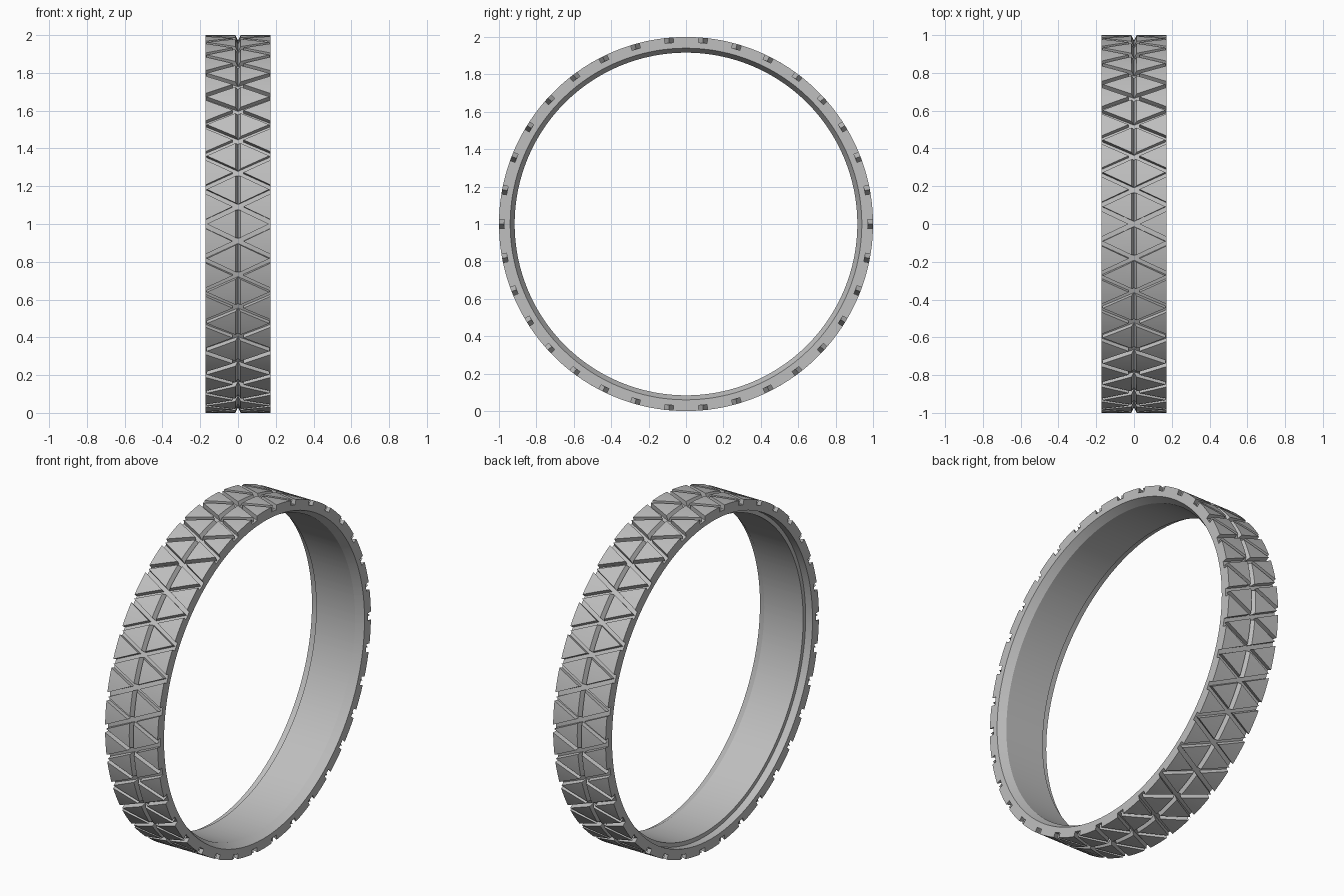
import bpy, bmesh
from math import pi, sin, cos
from mathutils import Vector

if "Cube" in bpy.data.objects:
    bpy.data.objects.remove(bpy.data.objects["Cube"])

W = 0.1725                 # half width
COUNT = 34                 # tread repeats
PITCH = 2 * pi / COUNT
FLOOR, LIP, BORE = 0.972, 0.94, 0.916
STEP = 0.045               # depth of the rebate and of the chamfer
GAP = 0.014                # half width of the V-shaped centre groove
SLOPE = 0.89 * PITCH / 2 / W
HALF = 0.0135              # half width of a diagonal groove along the rim


def material(name, value):
    mat = bpy.data.materials.new(name)
    mat.use_nodes = True
    color = (value, value, value, 1)
    mat.diffuse_color = color
    mat.node_tree.nodes["Principled BSDF"].inputs["Base Color"].default_value = color
    return mat


bm = bmesh.new()


def everything():
    return bm.verts[:] + bm.edges[:] + bm.faces[:]


def only(kind, geom):
    return [item for item in geom if isinstance(item, kind)]


def weld():
    bmesh.ops.remove_doubles(bm, verts=bm.verts[:], dist=1e-4)


def cut(point, normal):
    bmesh.ops.bisect_plane(bm, geom=everything(), dist=1e-6, plane_co=point, plane_no=normal)


def copy_mapped(rule):
    for v in only(bmesh.types.BMVert, bmesh.ops.duplicate(bm, geom=everything())["geom"]):
        v.co = rule(v.co)


# Flat quarter of one tread repeat, cut along the groove edges
bm.faces.new([bm.verts.new((x, y, 0)) for x, y in
              ((0, 0), (W, 0), (W, PITCH / 2), (0, PITCH / 2))])
cut((GAP, 0, 0), (1, 0, 0))
for offset in (-HALF, HALF):
    cut((0, offset, 0), (-SLOPE, 1, 0))
for part in (1, 2):
    cut((0, PITCH * part / 6, 0), (0, 1, 0))

# Land faces lie between the diagonal grooves
for face in bm.faces:
    c = face.calc_center_median()
    face.material_index = int(abs(c.y - SLOPE * c.x) > HALF)

# Mirror to a full repeat, then lay it round the rim
copy_mapped(lambda p: Vector((-p.x, p.y, 0)))
copy_mapped(lambda p: Vector((p.x, PITCH - p.y, 0)))
tile = everything()
for i in range(1, COUNT):
    new = bmesh.ops.duplicate(bm, geom=tile)["geom"]
    bmesh.ops.translate(bm, vec=(0, PITCH * i, 0), verts=only(bmesh.types.BMVert, new))
for v in bm.verts:
    angle = v.co.y - PITCH / 2
    v.co = (v.co.x, FLOOR * cos(angle), FLOOR * sin(angle))
weld()

# Left side wall, chamfer, bore, stepped rebate and right side wall in one sweep
edges = [e for e in bm.edges if e.is_boundary and e.verts[0].co.x > 0]
for x, radius in ((W, LIP), (W - STEP, BORE), (STEP - W, BORE),
                  (STEP - W, LIP), (-W, LIP), (-W, FLOOR)):
    new = bmesh.ops.extrude_edge_only(bm, edges=edges)["geom"]
    edges = [e for e in only(bmesh.types.BMEdge, new) if e.is_boundary]
    for v in {v for e in edges for v in e.verts}:
        scale = radius / Vector((v.co.y, v.co.z)).length
        v.co = (x, v.co.y * scale, v.co.z * scale)
    for face in {f for e in edges for f in e.link_faces}:
        face.material_index = 0
weld()

# Raise the tread blocks, leaving the centre line low to form the V groove
lands = [f for f in bm.faces if f.material_index]
raised = bmesh.ops.extrude_face_region(bm, geom=lands)["geom"]
for v in only(bmesh.types.BMVert, raised):
    if abs(v.co.x) > GAP / 2:
        v.co.y /= FLOOR
        v.co.z /= FLOOR
weld()
bmesh.ops.recalc_face_normals(bm, faces=bm.faces[:])
for face in bm.faces:
    face.material_index = 0
bmesh.ops.translate(bm, vec=(0, 0, 1), verts=bm.verts[:])

mesh = bpy.data.meshes.new("tyre_tread_ring")
bm.to_mesh(mesh)
bm.free()
mesh.materials.append(material("grey rubber", 0.52))
ring = bpy.data.objects.new("tyre_tread_ring", mesh)
bpy.context.collection.objects.link(ring)
bpy.context.view_layer.objects.active = ring
ring.select_set(True)
bpy.ops.object.shade_smooth_by_angle(angle=pi / 9)
